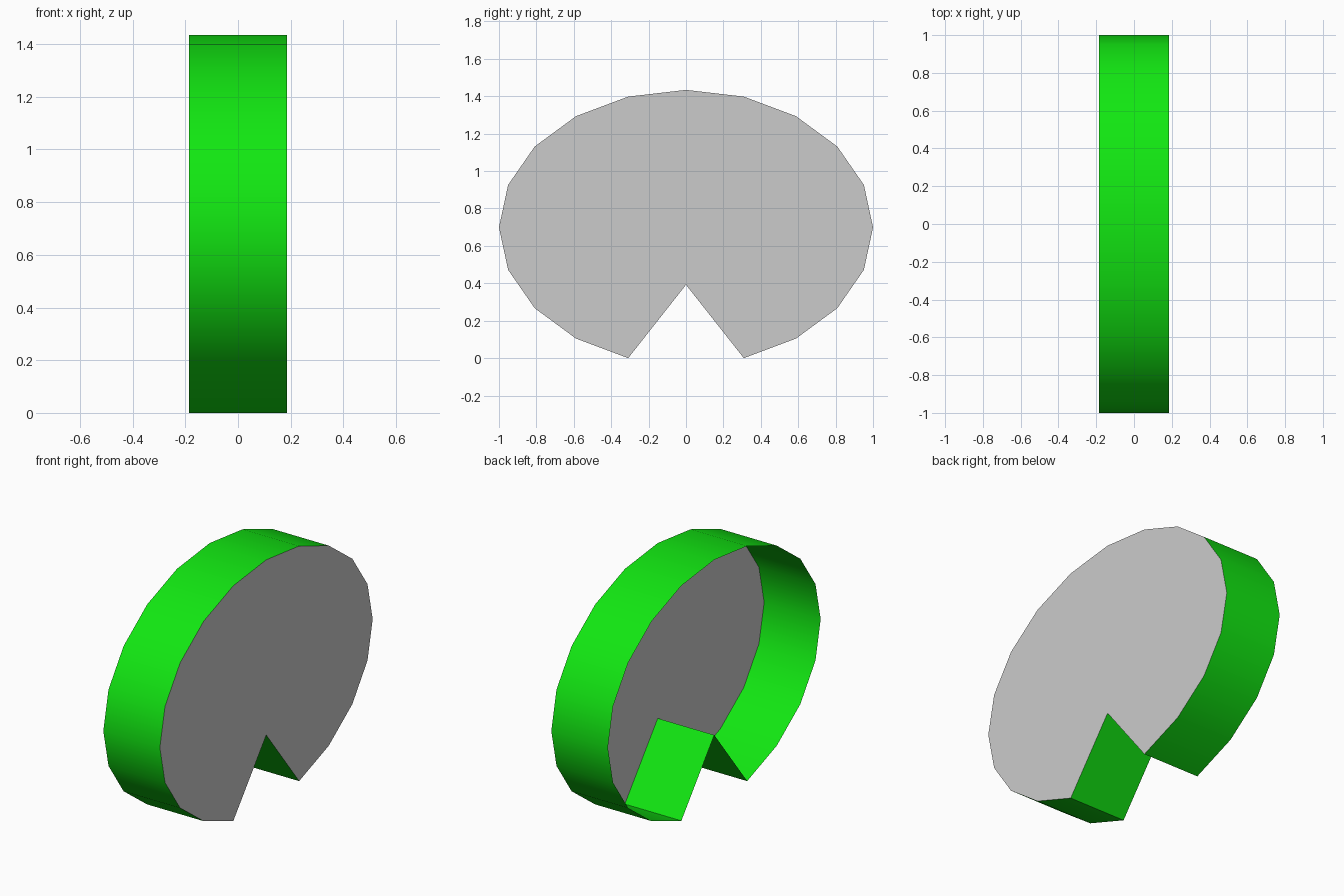
import bpy, bmesh
from math import cos, sin, radians

if "Cube" in bpy.data.objects:
    bpy.data.objects.remove(bpy.data.objects["Cube"])

HALF_W, RADIUS_Y, RADIUS_Z, CENTRE_Z = 0.186, 1.0, 0.735, 0.699

# Side outline: 20-sided oval whose bottom point is pulled up into a notch
outline = []
for k in range(20):
    a = radians(18 * k)
    outline.append((RADIUS_Y * cos(a), CENTRE_Z + RADIUS_Z * sin(a)))
outline[15] = (0.0, 0.392)


def make_object(name, bm):
    mesh = bpy.data.meshes.new(name)
    bm.to_mesh(mesh)
    bm.free()
    obj = bpy.data.objects.new(name, mesh)
    bpy.context.collection.objects.link(obj)
    return obj


def ring(bm, x):
    return [bm.verts.new((x, y, z)) for y, z in outline]


# Green rim wall, including the two notch faces
bm = bmesh.new()
left, right = ring(bm, -HALF_W), ring(bm, HALF_W)
for i in range(20):
    j = (i + 1) % 20
    bm.faces.new((left[i], left[j], right[j], right[i]))
bm.normal_update()
# Outward normals: the first quad must face +y
if bm.faces[:] and next(iter(bm.faces)).normal.y < 0:
    bmesh.ops.reverse_faces(bm, faces=bm.faces[:])
rim = make_object("rim_wall", bm)
green = bpy.data.materials.new("green")
green.diffuse_color = (0.006, 0.8, 0.006, 1)
green.use_nodes = True
green.node_tree.nodes["Principled BSDF"].inputs["Base Color"].default_value = green.diffuse_color
rim.data.materials.append(green)
bpy.context.view_layer.objects.active = rim
rim.select_set(True)
bpy.ops.object.shade_smooth_by_angle(angle=radians(30))

# Grey plate closing the +x side only; the -x side stays open
bm = bmesh.new()
bm.faces.new(ring(bm, HALF_W))
make_object("side_plate", bm)
